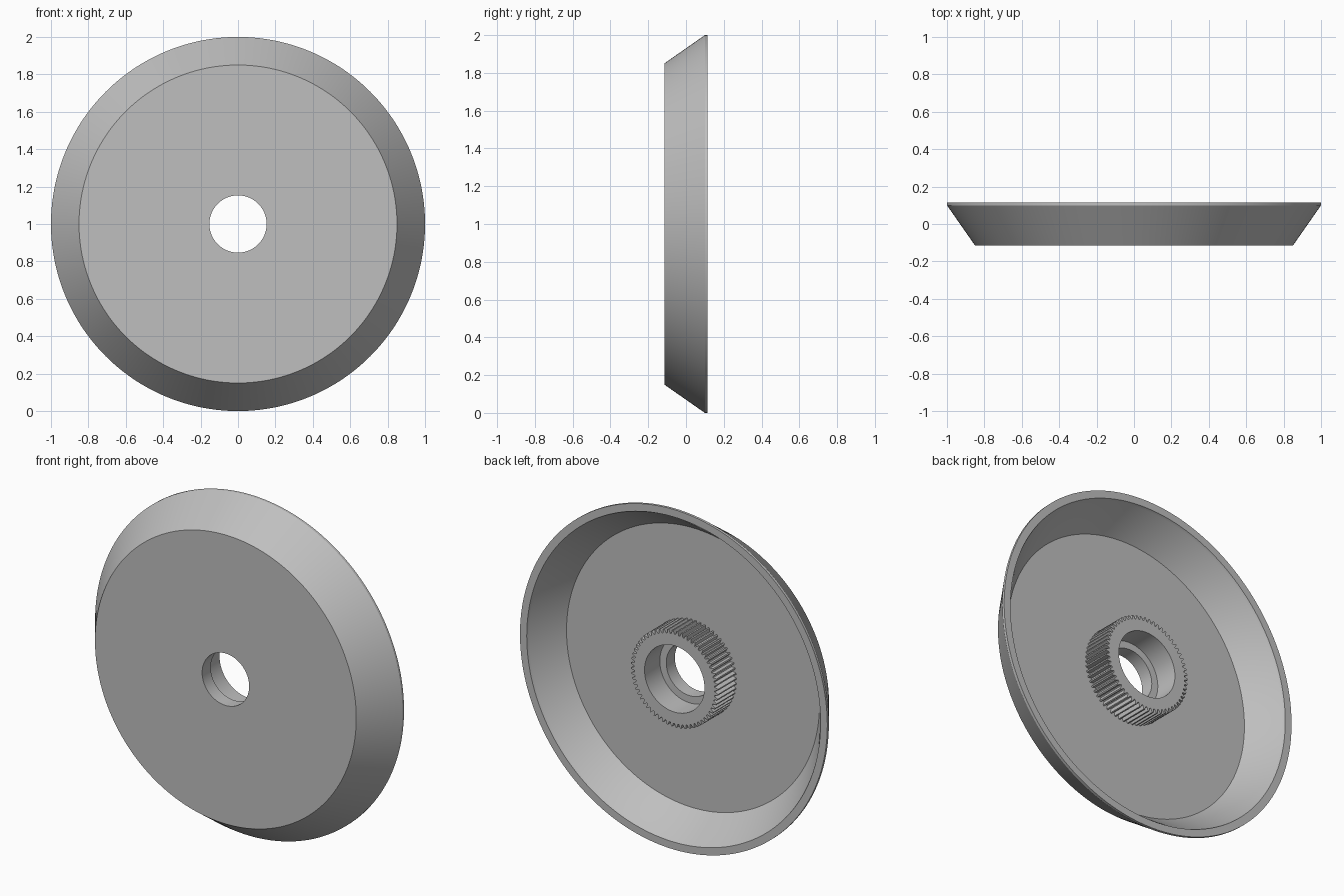
import bpy, bmesh, math

cube = bpy.data.objects.get("Cube")
if cube:
    bpy.data.objects.remove(cube, do_unlink=True)

TEETH = 60
SEGMENTS = TEETH * 4
ROOT, TIP = 0.262, 0.284

metal = bpy.data.materials.new("grey_metal")
metal.use_nodes = True
GREY = (0.52, 0.52, 0.52, 1)
metal.diffuse_color = GREY
metal.node_tree.nodes["Principled BSDF"].inputs["Base Color"].default_value = GREY


def toothed(i):
    """Radius of the splined rim at segment i: two root points, two tip points."""
    return ROOT if i % 4 < 2 else TIP


def revolve(name, profile):
    """Sweep a closed (radius, y) profile around the y axis at z = 1."""
    bm = bmesh.new()
    rings = []
    for radius, y in profile:
        ring = []
        for i in range(SEGMENTS):
            a = math.tau * i / SEGMENTS
            r = radius(i) if callable(radius) else radius
            ring.append(bm.verts.new((r * math.cos(a), y, 1 + r * math.sin(a))))
        rings.append(ring)
    for k, ring in enumerate(rings):
        after = rings[(k + 1) % len(rings)]
        for i in range(SEGMENTS):
            j = (i + 1) % SEGMENTS
            bm.faces.new((ring[i], ring[j], after[j], after[i]))
    bmesh.ops.recalc_face_normals(bm, faces=bm.faces)
    mesh = bpy.data.meshes.new(name)
    bm.to_mesh(mesh)
    bm.free()
    mesh.materials.append(metal)
    obj = bpy.data.objects.new(name, mesh)
    bpy.context.collection.objects.link(obj)
    bpy.ops.object.select_all(action="DESELECT")
    obj.select_set(True)
    bpy.context.view_layer.objects.active = obj
    bpy.ops.object.shade_smooth_by_angle(angle=math.radians(25))
    return obj


FRONT, FLOOR, BACK = -0.115, -0.065, 0.115

# Dish: flat plate, flared wall and thin cylindrical lip
revolve("dish", [
    (0.153, FRONT), (0.85, FRONT), (1.0, 0.1), (1.0, BACK),
    (0.956, BACK), (0.95, 0.1), (0.823, FLOOR), (0.153, FLOOR),
])

# Hub: splined collar with a stepped bore
revolve("splined_hub", [
    (toothed, FLOOR), (toothed, 0.107), (0.195, 0.107),
    (0.195, -0.035), (0.153, -0.035), (0.153, FLOOR),
])
